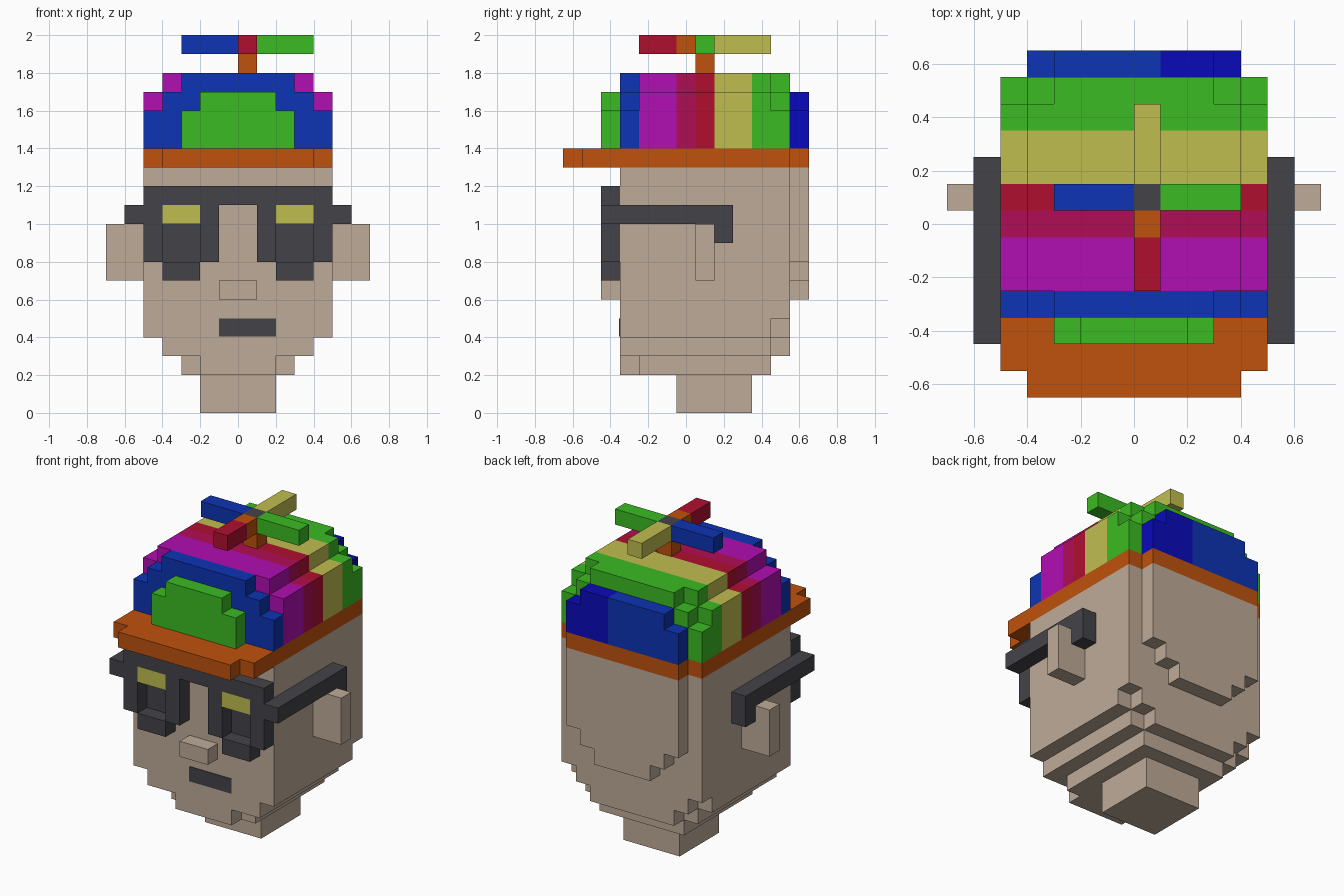
import bpy
import bmesh
from mathutils import Vector

UNIT = 0.1  # edge length of one building cube

default_cube = bpy.data.objects.get("Cube")
if default_cube:
    bpy.data.objects.remove(default_cube, do_unlink=True)


def to_linear(channel):
    value = channel / 255
    return value / 12.92 if value <= 0.04045 else ((value + 0.055) / 1.055) ** 2.4


def make_material(name, hex_code):
    colour = [to_linear(c) for c in bytes.fromhex(hex_code)] + [1.0]
    material = bpy.data.materials.new(name)
    material.use_nodes = True
    material.diffuse_color = colour
    material.node_tree.nodes["Principled BSDF"].inputs["Base Color"].default_value = colour
    return material


skin = make_material("skin beige", "BFAB98")
charcoal = make_material("charcoal grey", "444349")
orange = make_material("orange", "C0520D")
green = make_material("green", "3BBB22")
blue = make_material("blue", "0D34B5")
navy = make_material("deep blue", "0A0ABB")
magenta = make_material("magenta", "B10EB2")
crimson = make_material("crimson pink", "B00D55")
red = make_material("red", "B00F30")
yellow = make_material("mustard yellow", "C0BE50")


def build(name, material, boxes, mirrored=False):
    """Make one object from boxes given as (x range, y range, z range) in cubes."""
    bm = bmesh.new()
    if mirrored:
        boxes = boxes + [((-x[1], -x[0]), y, z) for x, y, z in boxes]
    for box in boxes:
        low = Vector([side[0] for side in box])
        high = Vector([side[1] for side in box])
        size, middle = high - low, (low + high) / 2
        middle.y -= 0.5  # the cubes sit half a step forward
        made = bmesh.ops.create_cube(bm, size=1)["verts"]
        for vert in made:
            vert.co = UNIT * (middle + vert.co * size)
    mesh = bpy.data.meshes.new(name)
    bm.to_mesh(mesh)
    bm.free()
    mesh.materials.append(material)
    part = bpy.data.objects.new(name, mesh)
    bpy.context.collection.objects.link(part)
    return part


def slab(half_width, y, z):
    """Box centred on the middle plane."""
    return ((-half_width, half_width), y, z)


# Head, with the jaw narrowing in steps towards the neck
build("neck", skin, [slab(2, (0, 4), (0, 2))])
build("jaw", skin, [
    slab(2, (-3, -2), (2, 3)), slab(3, (-2, 5), (2, 3)),
    slab(4, (-3, 5), (3, 4)), slab(3, (5, 6), (3, 4)),
    slab(5, (-3, 5), (4, 5)), slab(4, (5, 6), (4, 5))])
build("head", skin, [slab(5, (-3, 6), (5, 13))])
build("back_of_head", skin, [
    slab(2, (6, 7), (6, 7)), slab(3, (6, 7), (7, 8)), slab(4, (6, 7), (8, 13))])

# Face
build("nose", skin, [slab(1, (-4, -3), (6, 7))])
build("ears", skin, [((5, 7), (1, 2), (7, 10))], mirrored=True)
PLATE = (-3.04, -3)
build("mouth", charcoal, [((-1, 2), PLATE, (4.05, 5))])

# Glasses: rims around set-back lenses, with yellow lids filling the top
RIM = (-4, -3)
build("glasses_bridge", charcoal, [slab(5, RIM, (11, 12))])
build("glasses_rims", charcoal, [
    ((1, 2), RIM, (8, 11)), ((4, 5), RIM, (8, 11)), ((2, 4), RIM, (7, 8))], mirrored=True)
build("lenses", charcoal, [((2, 4), PLATE, (8, 10))], mirrored=True)
build("eyelids", yellow, [((2, 4), RIM, (10, 11))], mirrored=True)
build("glasses_arms", charcoal, [
    ((5, 6), (-4, 3), (10, 11)), ((5, 6), (2, 3), (9, 10))], mirrored=True)

# Cap brim
build("cap_brim", orange, [
    slab(5, (-5, 6), (13, 14)), slab(4, (-6, -5), (13, 14)), slab(4, (6, 7), (13, 14))])


# Cap crown: coloured stripes, each with stepped shoulders
def stripe(name, material, y, layers):
    bottom, boxes = 14, []
    for half_width, top in layers:
        boxes.append(slab(half_width, y, (bottom, top)))
        bottom = top
    build(name, material, boxes)


FULL = [(5, 17), (4, 18)]
ROUNDED = [(5, 16), (4, 17), (3, 18)]
stripe("crown_front_panel", green, (-4, -3), [(3, 16), (2, 17)])
stripe("crown_blue_stripe", blue, (-3, -2), ROUNDED)
stripe("crown_magenta_stripe", magenta, (-2, 0), FULL)
stripe("crown_crimson_stripe", crimson, (0, 1), FULL)
stripe("crown_red_stripe", red, (1, 2), FULL)
stripe("crown_yellow_stripe", yellow, (2, 4), FULL)
stripe("crown_green_stripe", green, (4, 5), FULL)
stripe("crown_green_back", green, (5, 6), ROUNDED)

# Back panel of the crown, split into two blues
BACK = (6, 7)
build("crown_back_panel_right", blue, [((-4, 1), BACK, (14, 16)), ((-3, 1), BACK, (16, 17))])
build("crown_back_panel_left", navy, [((1, 4), BACK, (14, 16)), ((1, 3), BACK, (16, 17))])

# Propeller on its post
MID_X, MID_Y, BLADE = (0, 1), (1, 2), (19, 20)
build("propeller_post", orange, [(MID_X, MID_Y, (18, 19))])
build("propeller_hub", charcoal, [(MID_X, MID_Y, BLADE)])
build("propeller_blade_right", blue, [((-3, 0), MID_Y, BLADE)])
build("propeller_blade_left", green, [((1, 4), MID_Y, BLADE)])
build("propeller_blade_back", yellow, [(MID_X, (2, 5), BLADE)])
build("propeller_blade_root", orange, [(MID_X, (0, 1), BLADE)])
build("propeller_blade_front", red, [(MID_X, (-2, 0), BLADE)])
